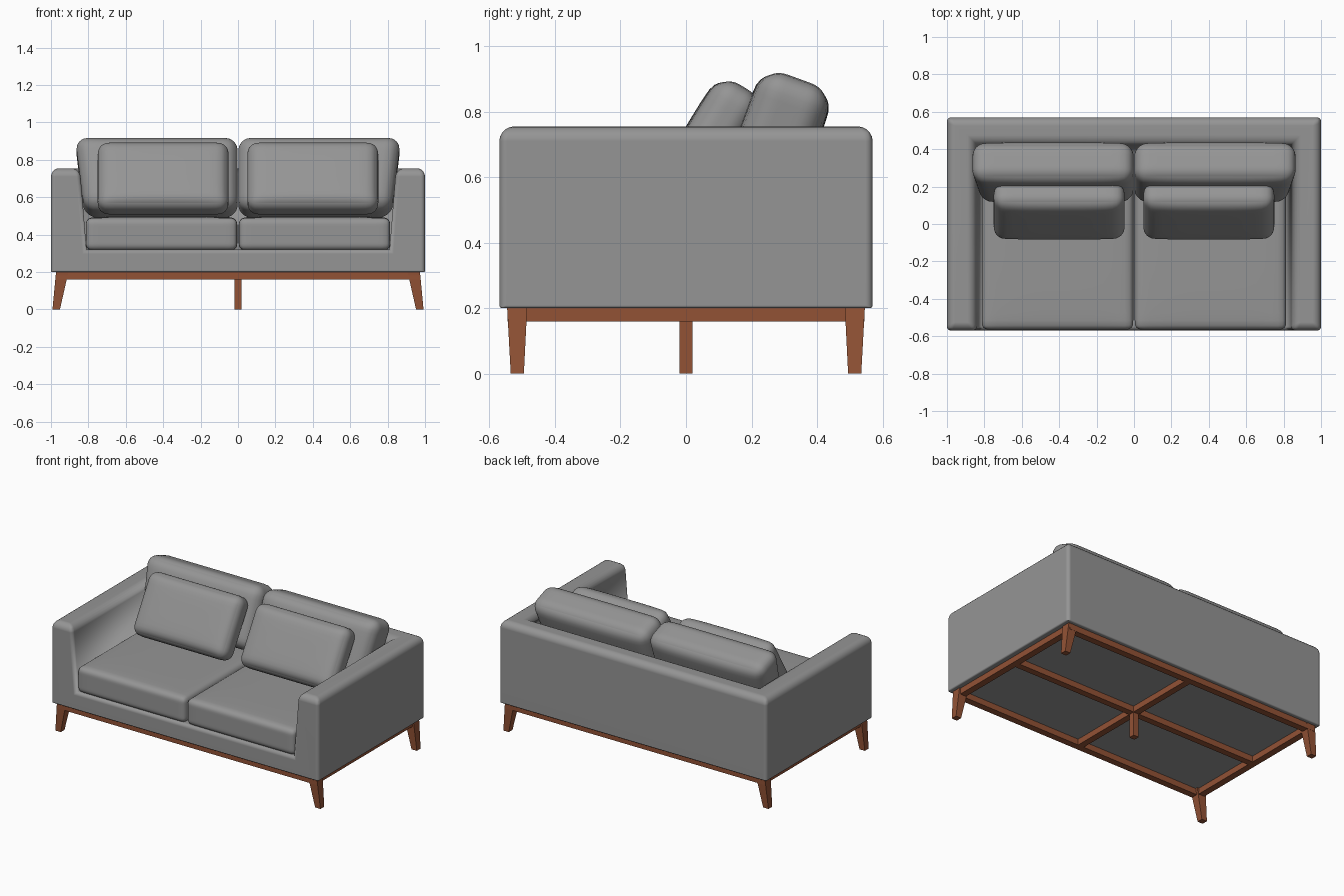
import bpy, bmesh, math
from mathutils import Vector, Matrix

if "Cube" in bpy.data.objects:
    bpy.data.objects.remove(bpy.data.objects["Cube"])


def material(name, rgb):
    m = bpy.data.materials.new(name)
    m.diffuse_color = (*rgb, 1)
    m.use_nodes = True
    m.node_tree.nodes["Principled BSDF"].inputs["Base Color"].default_value = m.diffuse_color
    return m


fabric = material("grey fabric", (0.30, 0.30, 0.30))
wood = material("brown wood", (0.29, 0.085, 0.036))


def finish(bm, name, mat, smooth=True):
    bmesh.ops.recalc_face_normals(bm, faces=bm.faces)
    me = bpy.data.meshes.new(name)
    bm.to_mesh(me)
    bm.free()
    me.materials.append(mat)
    ob = bpy.data.objects.new(name, me)
    bpy.context.collection.objects.link(ob)
    if smooth:
        for p in me.polygons:
            p.use_smooth = True
    return ob


def block(name, x0, x1, y0, y1, z0, z1, mat):
    bm = bmesh.new()
    bmesh.ops.create_cube(bm, size=1)
    for v in bm.verts:
        v.co = ((x0 + x1) / 2 + v.co.x * (x1 - x0),
                (y0 + y1) / 2 + v.co.y * (y1 - y0),
                (z0 + z1) / 2 + v.co.z * (z1 - z0))
    return finish(bm, name, mat, False)


# Upholstered body: base, arms and back as one skin around filled cells
def body():
    xs, ys, zs = (-1, -0.81, 0.81, 1), (-0.57, 0.37, 0.57), (0.20, 0.32, 0.755)
    bm = bmesh.new()
    pts = {}

    def vert(i, j, k):
        if (i, j, k) not in pts:
            x, y, z = xs[i], ys[j], zs[k]
            if k == 2:                      # inner faces lean outwards
                x += {1: -0.035, 2: 0.035}.get(i, 0)
                y += 0.06 if j == 1 else 0
            pts[i, j, k] = bm.verts.new((x, y, z))
        return pts[i, j, k]

    def filled(c):
        i, j, k = c
        if not (0 <= i < 3 and 0 <= j < 2 and 0 <= k < 2):
            return False
        return k == 0 or i != 1 or j == 1

    for c in [(i, j, k) for i in range(3) for j in range(2) for k in range(2)]:
        if not filled(c):
            continue
        for axis in range(3):
            for side in (0, 1):
                n = list(c)
                n[axis] += 2 * side - 1
                if filled(n):
                    continue
                a, b = [q for q in range(3) if q != axis]
                quad = []
                for da, db in ((0, 0), (1, 0), (1, 1), (0, 1)):
                    p = list(c)
                    p[axis] += side
                    p[a] += da
                    p[b] += db
                    quad.append(vert(*p))
                bm.faces.new(quad)
    bmesh.ops.recalc_face_normals(bm, faces=bm.faces)
    bmesh.ops.dissolve_limit(bm, angle_limit=0.02, verts=bm.verts, edges=bm.edges)
    w = bm.edges.layers.float.new("bevel_weight_edge")
    for e in bm.edges:
        if not e.is_convex:
            continue
        a, b = e.verts[0].co, e.verts[1].co
        if max(a.z, b.z) < 0.21:
            e[w] = 0.2
        elif min(a.z, b.z) > 0.7:
            e[w] = 1.0
        else:
            e[w] = 0.5
    ob = finish(bm, "sofa_body", fabric)
    bev = ob.modifiers.new("soft edges", "BEVEL")
    bev.limit_method = "WEIGHT"
    bev.width = 0.045
    bev.segments = 5
    ob.modifiers.new("normals", "WEIGHTED_NORMAL")


body()


# Soft cushion: rounded box, faces swelling in the middle, optional wider top
def cushion(name, centre, size, r, swell, tilt=0.0, flare=0.0, side=1):
    bm = bmesh.new()
    bmesh.ops.create_cube(bm, size=2)
    bmesh.ops.subdivide_edges(bm, edges=bm.edges, cuts=19, use_grid_fill=True)
    half = Vector(size) / 2
    thin = min(range(3), key=lambda q: size[q])
    rot = Matrix.Rotation(tilt, 3, "X")
    for v in bm.verts:
        # crowd grid lines towards the edges so the rounding is fine
        u = Vector([math.sin(c * math.pi / 2) for c in v.co])
        p = Vector([u[q] * half[q] for q in range(3)])
        core = Vector([max(-half[q] + r, min(half[q] - r, p[q])) for q in range(3)])
        d = p - core
        if d.length > 1e-6:
            p = core + d.normalized() * r
        k = 1.0
        for q in range(3):
            if q != thin:
                k *= 1 - u[q] ** 4
        p[thin] *= 1 + swell * k
        if p.x * side > 0:
            p.x += side * flare * p.z / half.z
        v.co = rot @ p + Vector(centre)
    finish(bm, name, fabric)


for s, label in ((-1, "left"), (1, "right")):
    cushion(label + "_seat_cushion", (s * 0.409, -0.11, 0.403),
            (0.81, 0.91, 0.175), 0.035, 0.09)
    cushion(label + "_back_cushion", (s * 0.424, 0.275, 0.705),
            (0.845, 0.22, 0.415), 0.07, 0.1, math.radians(-20), 0.025, s)
    cushion(label + "_throw_pillow", (s * 0.40, 0.07, 0.70),
            (0.70, 0.15, 0.41), 0.06, 0.18, math.radians(-31))

# Wooden frame: outer rails and a cross in the middle
Z0, Z1 = 0.16, 0.20
for s, label in ((-1, "front"), (1, "back")):
    y0, y1 = sorted((s * 0.545, s * 0.50))
    block(label + "_rail", -0.965, 0.965, y0, y1, Z0, Z1, wood)
for s, label in ((-1, "left"), (1, "right")):
    x0, x1 = sorted((s * 0.965, s * 0.92))
    block(label + "_rail", x0, x1, -0.50, 0.50, Z0, Z1, wood)
block("long_crossbar", -0.92, 0.92, -0.022, 0.022, Z0, Z1, wood)
block("short_crossbar", -0.022, 0.022, -0.50, 0.50, Z0, Z1, wood)
block("centre_leg", -0.02, 0.02, -0.02, 0.02, 0, Z0, wood)

# Tapered corner legs, splayed outwards
for sx in (-1, 1):
    for sy in (-1, 1):
        bm = bmesh.new()
        rings = []
        for z, xa, xb, ya, yb in ((0, 0.952, 0.992, 0.495, 0.535),
                                  (0.2, 0.907, 0.973, 0.485, 0.546)):
            rings.append([bm.verts.new((sx * x, sy * y, z)) for x, y in
                          ((xa, ya), (xb, ya), (xb, yb), (xa, yb))])
        for ring in rings:
            bm.faces.new(ring)
        for i in range(4):
            j = (i + 1) % 4
            bm.faces.new((rings[0][i], rings[0][j], rings[1][j], rings[1][i]))
        finish(bm, ("front" if sy < 0 else "back") + "_leg", wood, False)
